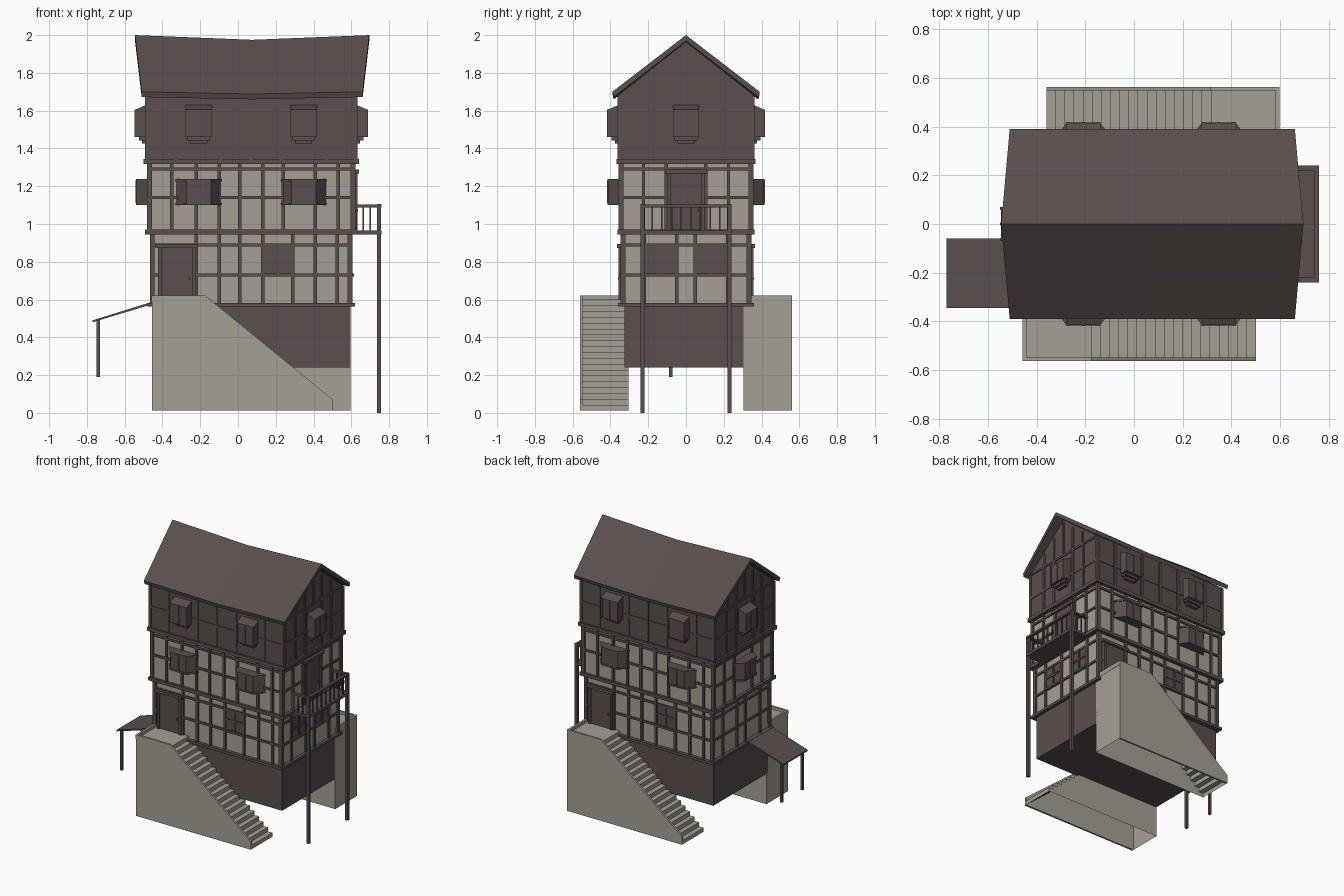
import bpy, bmesh, math
from mathutils import Matrix, Vector

if "Cube" in bpy.data.objects:
    bpy.data.objects.remove(bpy.data.objects["Cube"])

CX = 0.07  # house centre in x
FRONT, RIGHT, BACK, LEFT = range(4)


def material(name, rgb):
    m = bpy.data.materials.new(name)
    m.diffuse_color = (*rgb, 1)
    m.use_nodes = True
    m.node_tree.nodes["Principled BSDF"].inputs["Base Color"].default_value = m.diffuse_color
    return m


WOOD = material("dark wood", (0.100, 0.077, 0.074))
LIGHT = material("pale plaster", (0.376, 0.350, 0.303))


class Part:
    """Collects solids in wall space: u along a wall, v outward from the centre, z up."""

    def __init__(self, name, mat):
        self.name, self.mat, self.bm = name, mat, bmesh.new()

    def extrude(self, pts, vec, side=FRONT, open_bottom=False):
        rot = Matrix.Translation((CX, 0, 0)) @ Matrix.Rotation(side * math.pi / 2, 4, 'Z')
        loc = lambda p: rot @ Vector((p[0], -p[1], p[2]))
        a = [self.bm.verts.new(loc(p)) for p in pts]
        b = [self.bm.verts.new(loc(Vector(p) + Vector(vec))) for p in pts]
        n = len(pts)
        faces = [self.bm.faces.new(a), self.bm.faces.new(b[::-1])]
        faces += [self.bm.faces.new((a[i], b[i], b[(i + 1) % n], a[(i + 1) % n])) for i in range(n)]
        bmesh.ops.recalc_face_normals(self.bm, faces=faces)
        if open_bottom:
            low = [f for f in faces if f.normal.z < -0.9]
            bmesh.ops.delete(self.bm, geom=low, context='FACES')

    def box(self, u0, u1, v0, v1, z0, z1, side=FRONT):
        self.extrude([(u0, v0, z0), (u1, v0, z0), (u1, v1, z0), (u0, v1, z0)], (0, 0, z1 - z0), side)

    def done(self):
        me = bpy.data.meshes.new(self.name)
        self.bm.to_mesh(me)
        self.bm.free()
        me.materials.append(self.mat)
        ob = bpy.data.objects.new(self.name, me)
        bpy.context.collection.objects.link(ob)


def solid(name, mat, *b):
    p = Part(name, mat)
    p.box(*b)
    p.done()


# wall blocks: half length, half depth
LOW, MID, TOP = (0.525, 0.335), (0.54, 0.345), (0.555, 0.355)
solid("base", WOOD, -0.525, 0.525, -0.325, 0.325, 0.24, 0.57)
solid("lower_storey", LIGHT, -LOW[0], LOW[0], -LOW[1], LOW[1], 0.57, 0.955)
solid("middle_storey", LIGHT, -MID[0], MID[0], -MID[1], MID[1], 0.955, 1.33)
p = Part("attic_storey", WOOD)
p.extrude([(-TOP[0], v, z) for v, z in
           ((-0.355, 1.33), (-0.355, 1.685), (0, 1.965), (0.355, 1.685), (0.355, 1.33))],
          (2 * TOP[0], 0, 0))
p.done()

# horizontal bands between storeys
p = Part("floor_bands", WOOD)
for hu, hv, z0, z1 in ((0.55, 0.36, 0.562, 0.582), (0.563, 0.363, 0.945, 0.97), (0.57, 0.368, 1.318, 1.345)):
    p.box(-hu, hu, -hv, hv, z0, z1)
p.done()


# timber framing
def framing(name, half, z0, z1, long_posts, short_posts, rails, d=0.012):
    p = Part(name, WOOD)
    for side in range(4):
        L, D = (half[0], half[1]) if side % 2 == 0 else (half[1], half[0])
        posts = long_posts if side % 2 == 0 else short_posts
        for u in posts:
            p.box(u - 0.009, u + 0.009, D - 0.01, D + d, z0, z1, side)
        for s in (-1, 1):
            a, b = sorted((s * (L - 0.014), s * (L + d)))
            p.box(a, b, D - 0.01, D + d, z0, z1, side)
        for z in rails:
            p.box(-L, L, D - 0.01, D + d - 0.002, z - 0.008, z + 0.008, side)
    p.done()


framing("lower_timbers", LOW, 0.575, 0.95, (-0.29, -0.17, -0.06, 0.06, 0.22, 0.34, 0.455),
        (-0.22, -0.05, 0.05, 0.22), (0.73, 0.89))
framing("middle_timbers", MID, 0.96, 1.325, (-0.42, -0.29, -0.17, -0.06, 0.06, 0.17, 0.34, 0.46),
        (-0.225, -0.105, 0.105, 0.225), (1.14, 1.29))
framing("attic_timbers", TOP, 1.34, 1.68, (-0.4, -0.16, 0, 0.16, 0.4),
        (-0.21, -0.1, 0.1, 0.21), (1.5,), 0.007)
p = Part("gable_timbers", WOOD)
for side in (RIGHT, LEFT):
    p.box(-0.34, 0.34, 0.55, 0.562, 1.675, 1.69, side)
    for u in (-0.2, -0.1, 0, 0.1, 0.2):
        p.box(u - 0.008, u + 0.008, 0.55, 0.562, 1.68, 1.94 - 0.79 * abs(u), side)
p.done()

# sagging roof: cross-section lofted over three stations
bm = bmesh.new()
section = ((-0.39, 1.7, 0), (0, 2.0, 1), (0.39, 1.7, 0), (0.382, 1.672, 0), (0, 1.968, 1), (-0.382, 1.672, 0))
rings = []
for t in (-1, 0, 1):
    rings.append([bm.verts.new((0.075 + t * (0.62 if r else 0.585), y,
                                z - (0 if t else (0.025 if r else 0.012)))) for y, z, r in section])
for a, b in zip(rings, rings[1:]):
    for i in range(6):
        j = (i + 1) % 6
        bm.faces.new((a[i], a[j], b[j], b[i]))
for r in (rings[0], rings[-1]):
    for q in ((0, 1, 4, 5), (1, 2, 3, 4)):
        bm.faces.new([r[i] for i in q])
bmesh.ops.recalc_face_normals(bm, faces=bm.faces[:])
roof = Part("roof", WOOD)
roof.bm.free()
roof.bm = bm
roof.done()

# angled bay windows of the middle storey
p = Part("middle_bays", WOOD)
for side, u, v in ((FRONT, -0.278, 0.345), (FRONT, 0.278, 0.345), (BACK, -0.278, 0.345),
                   (BACK, 0.278, 0.345), (LEFT, 0, 0.54)):
    def trapezoid(g, z0, z1):
        p.extrude([(u - 0.125 - g, v - 0.01, z0), (u + 0.125 + g, v - 0.01, z0),
                   (u + 0.065 + g, v + 0.067 + g, z0), (u - 0.065 - g, v + 0.067 + g, z0)],
                  (0, 0, z1 - z0), side)
    trapezoid(0, 1.105, 1.23)
    trapezoid(0.004, 1.1, 1.112)
    trapezoid(0.004, 1.225, 1.237)
    p.box(u - 0.006, u + 0.006, v + 0.06, v + 0.072, 1.11, 1.23, side)
p.done()

# attic oriels with sloped tops and stepped brackets
p = Part("attic_oriels", WOOD)
for side, u, v in ((FRONT, -0.277, 0.355), (FRONT, 0.277, 0.355), (BACK, -0.277, 0.355),
                   (BACK, 0.277, 0.355), (RIGHT, 0, 0.555), (LEFT, 0, 0.555)):
    p.extrude([(u - 0.07, v - 0.01, 1.635), (u - 0.07, v + 0.06, 1.605),
               (u - 0.07, v + 0.06, 1.46), (u - 0.07, v - 0.01, 1.46)], (0.14, 0, 0), side)
    p.box(u - 0.06, u + 0.06, v - 0.01, v + 0.04, 1.443, 1.462, side)
    p.box(u - 0.045, u + 0.045, v - 0.01, v + 0.022, 1.425, 1.445, side)
    for s in (-0.064, 0, 0.064):
        p.box(u + s - 0.006, u + s + 0.006, v + 0.05, v + 0.064, 1.46, 1.605, side)
p.done()

# lower windows
p = Part("lower_windows", WOOD)
for side, u, v in ((FRONT, 0.14, 0.335), (BACK, 0.14, 0.335), (RIGHT, -0.135, 0.525), (RIGHT, 0.135, 0.525)):
    p.box(u - 0.08, u + 0.08, v - 0.01, v + 0.005, 0.73, 0.89, side)
    p.box(u - 0.006, u + 0.006, v, v + 0.012, 0.73, 0.89, side)
    p.box(u - 0.08, u + 0.08, v, v + 0.011, 0.81, 0.822, side)
    p.box(u - 0.085, u + 0.085, v, v + 0.018, 0.722, 0.738, side)
p.done()

# doors with lintels and knobs
p = Part("doors", WOOD)
for side, u, v, z0, z1 in ((FRONT, -0.395, 0.335, 0.6, 0.875), (BACK, -0.395, 0.335, 0.6, 0.875),
                           (RIGHT, 0, 0.54, 0.96, 1.27)):
    p.box(u - 0.085, u + 0.085, v - 0.01, v + 0.012, z0, z1, side)
    for s in (-0.09, 0.09):
        p.box(u + s - 0.009, u + s + 0.009, v - 0.01, v + 0.022, z0, z1, side)
    p.box(u - 0.112, u + 0.112, v - 0.01, v + 0.03, z1 - 0.003, z1 + 0.018, side)
    p.box(u + 0.062, u + 0.074, v, v + 0.024, z0 + 0.105, z0 + 0.117, side)
p.done()

# balcony on the right side
p = Part("balcony", WOOD)
p.box(-0.24, 0.24, 0.53, 0.69, 0.945, 0.965, RIGHT)
p.box(-0.24, 0.24, 0.668, 0.69, 1.088, 1.102, RIGHT)
for s in (-1, 1):
    c = 0.23 * s
    p.box(c - 0.01, c + 0.01, 0.667, 0.688, 0, 1.105, RIGHT)
    p.box(c - 0.01, c + 0.01, 0.54, 0.68, 1.088, 1.102, RIGHT)
    for v in (0.555, 0.592, 0.63):
        p.box(c - 0.004, c + 0.004, v - 0.004, v + 0.004, 0.96, 1.09, RIGHT)
for i in range(1, 9):
    c = -0.23 + 0.46 * i / 9
    p.box(c - 0.004, c + 0.004, 0.674, 0.682, 0.96, 1.09, RIGHT)
p.done()

# lean-to canopy on the left side (u = -y there)
p = Part("canopy", WOOD)
p.extrude([(0.06, 0.525, 0.575), (0.06, 0.84, 0.48), (0.06, 0.84, 0.49), (0.06, 0.525, 0.588)],
          (0.285, 0, 0), LEFT)
for u in (0.08, 0.325):
    p.box(u - 0.009, u + 0.009, 0.801, 0.819, 0.19, 0.495, LEFT)
p.done()

# stairs front and back: hollow stepped body plus parapet
N = 18
for name, side in (("front_stairs", FRONT), ("back_stairs", BACK)):
    p = Part(name, LIGHT)
    prof = [(-0.525, 0.012), (-0.525, 0.6)]
    for i in range(N):
        u = -0.245 + 0.675 * i / N
        prof += [(u, 0.6 - 0.031 * i), (u, 0.6 - 0.031 * (i + 1))]
    prof += [(0.43, 0.6 - 0.031 * N), (0.43, 0.012)]
    p.extrude([(u, 0.305, z) for u, z in prof], (0, 0.245, 0), side, open_bottom=False)
    low = [f for f in p.bm.faces if f.normal.z < -0.9 and f.calc_center_median().z < 0.02]
    bmesh.ops.delete(p.bm, geom=low, context='FACES')
    p.extrude([(u, 0.548, z) for u, z in
               ((-0.525, 0.012), (-0.525, 0.622), (-0.245, 0.622), (0.43, 0.072), (0.43, 0.012))],
              (0, 0.014, 0), side)
    p.box(-0.527, -0.511, 0.305, 0.562, 0.59, 0.622, side)
    p.done()
